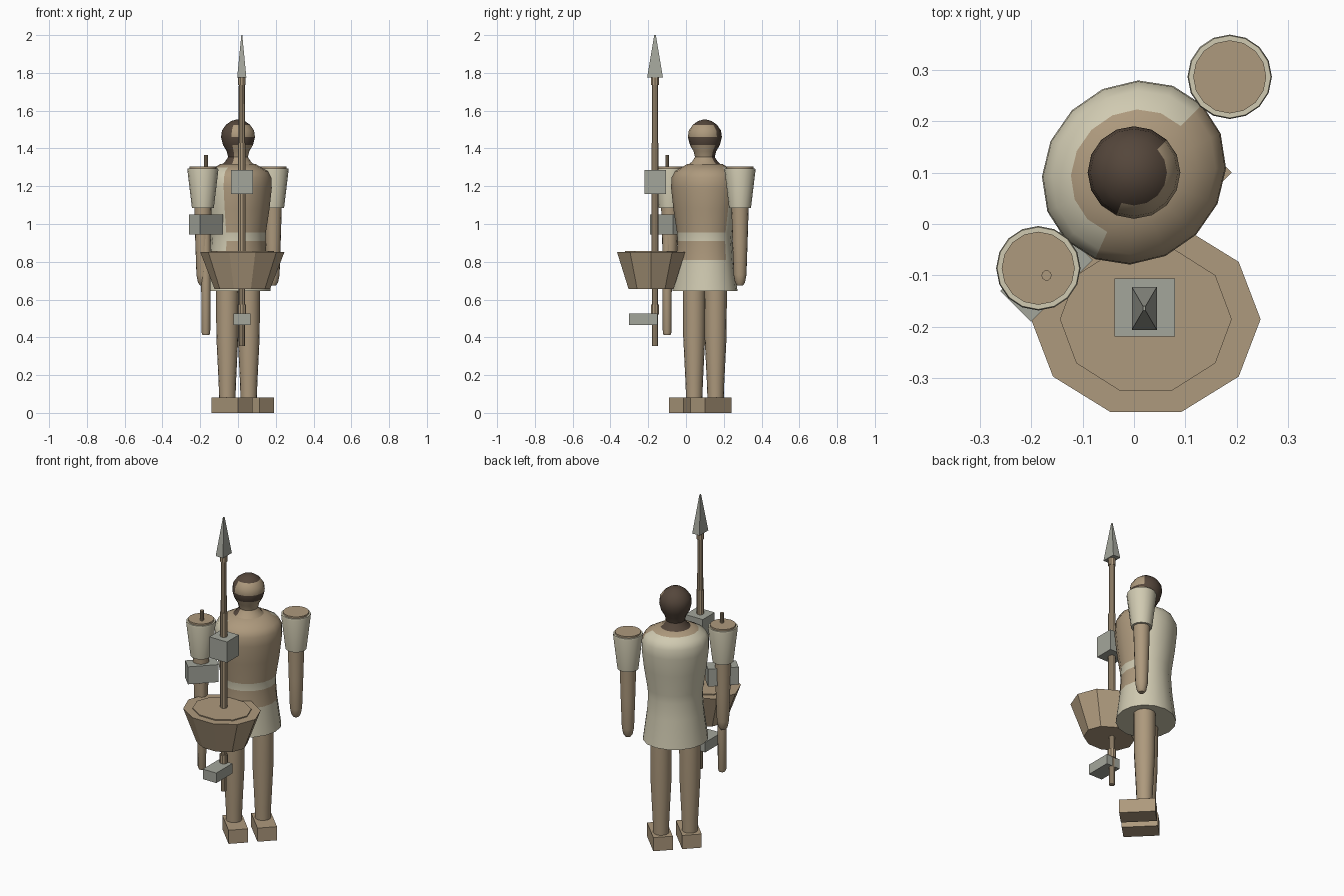
import bpy, bmesh, math
from mathutils import Vector

cube = bpy.data.objects.get("Cube")
if cube:
    bpy.data.objects.remove(cube)

TURN = math.radians(45)          # the figure stands turned on its base
BODY = (0, 0.1)


def material(name, rgb):
    m = bpy.data.materials.new(name)
    m.use_nodes = True
    m.diffuse_color = (*rgb, 1)
    m.node_tree.nodes["Principled BSDF"].inputs["Base Color"].default_value = (*rgb, 1)
    return m


tan = material("tan", (0.42, 0.32, 0.205))
cream = material("cream", (0.63, 0.59, 0.44))
grey = material("steel grey", (0.37, 0.38, 0.33))
dark = material("dark brown", (0.09, 0.062, 0.044))


def finish(name, bm, mats, centre, turn=0.0, smooth=True):
    bmesh.ops.recalc_face_normals(bm, faces=bm.faces)
    mesh = bpy.data.meshes.new(name)
    bm.to_mesh(mesh)
    bm.free()
    for m in mats:
        mesh.materials.append(m)
    ob = bpy.data.objects.new(name, mesh)
    bpy.context.collection.objects.link(ob)
    ob.location = (centre[0], centre[1], 0)
    ob.rotation_euler.z = turn
    if smooth:
        bpy.ops.object.select_all(action='DESELECT')
        ob.select_set(True)
        bpy.context.view_layer.objects.active = ob
        bpy.ops.object.shade_smooth_by_angle(angle=math.radians(35))
    return ob


def lathe(name, profile, mats, centre, sides=16, sx=1, sy=1, turn=0.0, rule=None, smooth=True):
    """Stack of (z, radius) rings, closed at both ends."""
    bm = bmesh.new()
    rings = []
    for z, r in profile:
        angles = [math.tau * i / sides for i in range(sides)]
        rings.append([bm.verts.new((r * sx * math.cos(a), r * sy * math.sin(a), z)) for a in angles])
    for low, high in zip(rings, rings[1:]):
        for i in range(sides):
            j = (i + 1) % sides
            bm.faces.new((low[i], low[j], high[j], high[i]))
    bm.faces.new(rings[0])
    bm.faces.new(rings[-1])
    if rule:
        for f in bm.faces:
            f.material_index = rule(f.calc_center_median())
    return finish(name, bm, mats, centre, turn, smooth)


def box(name, size, z0, z1, mat, centre, turn=0.0):
    bm = bmesh.new()
    bmesh.ops.create_cube(bm, size=1)
    for v in bm.verts:
        v.co = (v.co.x * size[0], v.co.y * size[1], z0 if v.co.z < 0 else z1)
    return finish(name, bm, [mat], centre, turn, smooth=False)


def on_body(side, forward):
    """Place in the turned frame of the figure."""
    c = math.cos(TURN)
    return (BODY[0] + (side + forward) * c, BODY[1] + (side - forward) * c)


def faces_front(c):
    a = math.radians(-78.75)
    flat = Vector((c.x, c.y))
    return flat.length > 0.001 and flat.normalized().dot(Vector((math.cos(a), math.sin(a)))) > 0.2


# Tunic: cream back, skirt and belt, tan front and collar
def tunic_rule(c):
    if c.z > 1.298:
        return 0
    bare = 0.81 < c.z < 0.91 or c.z > 0.955
    return 0 if bare and faces_front(c) else 1


lathe("tunic", [(0.645, 0.172), (0.81, 0.151), (0.91, 0.144), (0.955, 0.147), (1.08, 0.166),
                (1.19, 0.178), (1.245, 0.176), (1.28, 0.158), (1.3, 0.122), (1.318, 0.092)],
      [tan, cream], BODY, sx=1.05, sy=0.96, turn=TURN, rule=tunic_rule)


# Head and neck: tan face, dark hair and eye band
def head_rule(c):
    band = 1.42 < c.z < 1.46
    return 0 if faces_front(c) and c.z < 1.53 and not band else 1


lathe("head", [(1.305, 0.098), (1.33, 0.068), (1.355, 0.052), (1.385, 0.06), (1.418, 0.079),
               (1.46, 0.09), (1.495, 0.085), (1.525, 0.064), (1.545, 0.036), (1.552, 0.012)],
      [tan, dark], BODY, turn=TURN, rule=head_rule)

# Limbs
for side, label in ((1, "left"), (-1, "right")):
    lathe(label + "_leg", [(0.07, 0.043), (0.16, 0.046), (0.4, 0.058), (0.66, 0.06)],
          [tan], on_body(side * 0.08, 0), turn=TURN)
    box(label + "_foot", (0.108, 0.198), 0, 0.082, tan, on_body(side * 0.08, 0.035), TURN)
    shoulder = on_body(side * 0.263, 0)
    lathe(label + "_sleeve", [(1.085, 0.058), (1.285, 0.082), (1.295, 0.08)],
          [cream], shoulder, turn=TURN)
    lathe(label + "_shoulder_cap", [(1.28, 0.071), (1.305, 0.071)], [tan], shoulder, turn=TURN)
    lathe(label + "_arm", [(0.675, 0.016), (0.69, 0.026), (0.73, 0.034), (0.9, 0.04), (1.1, 0.046)],
          [tan], shoulder, turn=TURN)

# Sword held upright in the right hand
SWORD = (-0.17, -0.1)
lathe("sword_blade", [(0.412, 0.018), (0.425, 0.023), (0.7, 0.025), (0.95, 0.025)], [tan], SWORD, 12)
box("sword_guard", (0.17, 0.085), 0.945, 1.05, grey, SWORD, TURN)
lathe("sword_grip", [(1.04, 0.01), (1.365, 0.01)], [tan], SWORD, 10)

# Spear with its fittings
SPEAR = (0.02, -0.164)
lathe("spear_shaft", [(0.355, 0.016), (1.1, 0.017), (1.75, 0.016)], [tan], SPEAR, 10)
for z0, z1, r in ((0.52, 0.575, 0.023), (0.7, 1.43, 0.02), (1.735, 1.78, 0.021)):
    lathe("spear_collar", [(z0, r), (z1, r)], [tan], SPEAR, 10)
lathe("spear_head", [(1.775, 0.058), (2.0, 0.006)], [grey], SPEAR, 4, smooth=False)
head = bpy.data.objects["spear_head"]
for v in head.data.vertices:     # square the blade to the axes and flatten it
    x, y = v.co.x, v.co.y
    v.co.x, v.co.y = (x - y) * 0.42, (x + y) * 0.72
box("spear_block", (0.117, 0.113), 1.16, 1.285, grey, (0.021, -0.162))
box("spear_foot_block", (0.09, 0.152), 0.465, 0.525, grey, (0.022, -0.226))

# Wide basket around the shaft
BASKET = (0.023, -0.185)
lathe("basket", [(0.655, 0.147), (0.852, 0.223)], [tan], BASKET, 10, sy=0.85, smooth=False)
lathe("basket_fill", [(0.84, 0.167), (0.858, 0.167)], [tan], BASKET, 10, sy=0.87, smooth=False)
